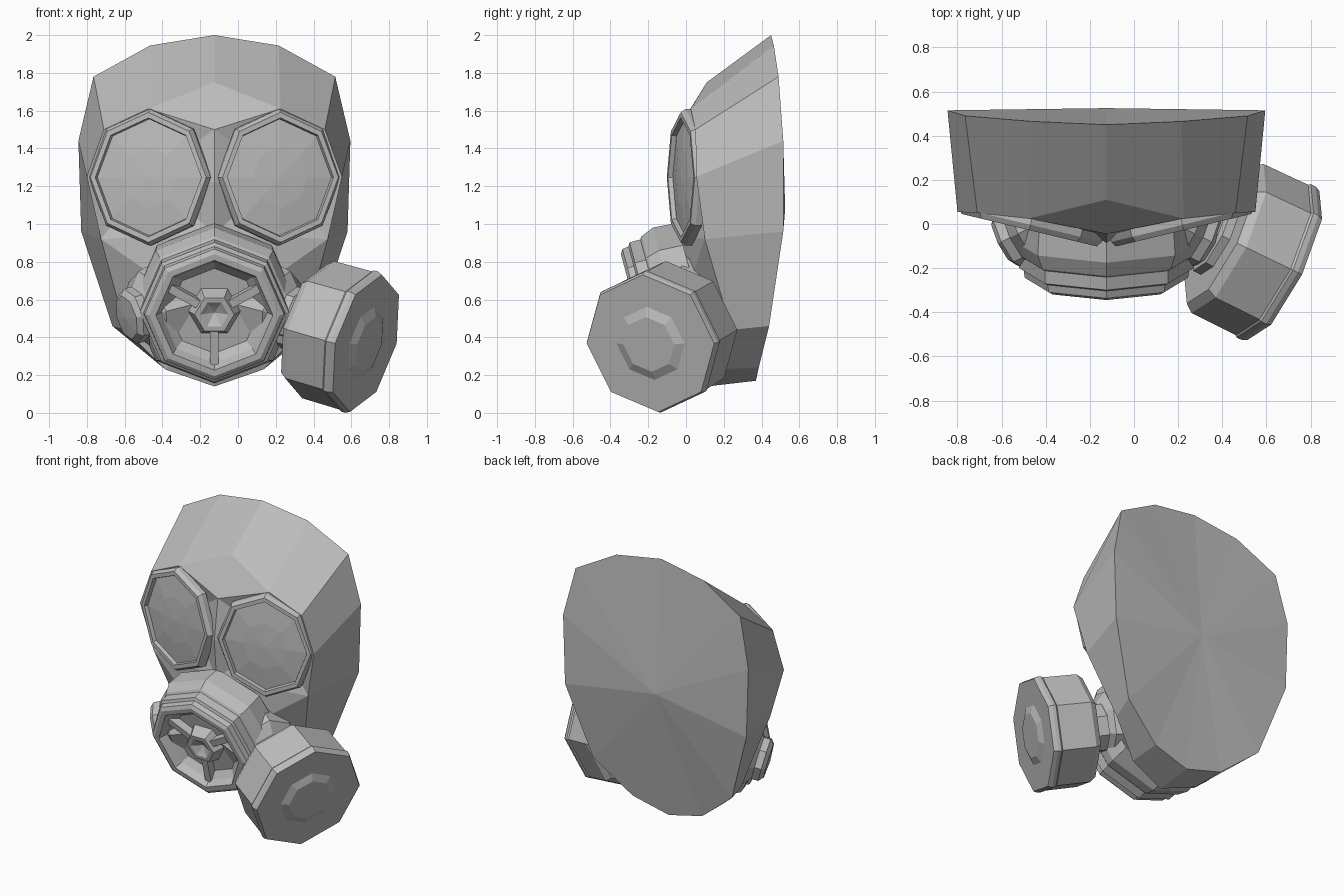
import bpy, bmesh, math
from mathutils import Vector

cube = bpy.data.objects.get("Cube")
if cube:
    bpy.data.objects.remove(cube, do_unlink=True)

grey = bpy.data.materials.new("plain_grey")
grey.use_nodes = True
COLOUR = (0.5, 0.5, 0.5, 1)
grey.diffuse_color = COLOUR
grey.node_tree.nodes["Principled BSDF"].inputs["Base Color"].default_value = COLOUR

MID = -0.125  # the mask's own centre line


def finish(name, bm):
    bmesh.ops.remove_doubles(bm, verts=bm.verts, dist=0.0005)
    bmesh.ops.recalc_face_normals(bm, faces=bm.faces)
    mesh = bpy.data.meshes.new(name)
    bm.to_mesh(mesh)
    bm.free()
    mesh.materials.append(grey)
    obj = bpy.data.objects.new(name, mesh)
    bpy.context.collection.objects.link(obj)
    return obj


def lathe(name, centre, axis, profile, sides=8, sx=1.0, sy=1.0):
    """Flat-sided turned part: profile of (radius, distance along axis)."""
    rot = Vector(axis).to_track_quat('Z', 'Y')
    bm = bmesh.new()
    rings = []
    for r, d in profile:
        ring = []
        for i in range(sides):
            a = math.tau * i / sides
            p = Vector((r * sx * math.cos(a), r * sy * math.sin(a), d))
            ring.append(bm.verts.new(Vector(centre) + rot @ p))
        rings.append(ring)
    for a, b in zip(rings, rings[1:]):
        for i in range(sides):
            j = (i + 1) % sides
            bm.faces.new((a[i], a[j], b[j], b[i]))
    # collapsed rings become fan centres
    bmesh.ops.dissolve_degenerate(bm, dist=0.0005, edges=bm.edges)
    return finish(name, bm)


# Face shell: half outlines from crown to chin, mirrored about the centre line
back = [(0, .45, 2), (.34, .465, 1.945), (.64, .49, 1.78), (.72, .515, 1.44),
        (.705, .515, .96), (.54, .44, .46), (.27, .385, .24), (0, .37, .17)]
front = [(0, .11, 1.75), (.35, .025, 1.61), (.585, .05, 1.5), (.675, .055, 1.25),
         (.6, .1, .92), (.47, .24, .44), (.26, .15, .23), (0, .11, .14)]
ridge = [(0, -.045, 1.5), (0, -.085, 1.22), (0, -.06, .95), (0, -.05, .5)]
socket = (.35, .12, 1.25)
cap = (0, .525, 1.08)

bm = bmesh.new()
for side in (1, -1):
    def face(*pts):
        bm.faces.new([bm.verts.new((MID + side * x, y, z)) for x, y, z in pts])
    for i in range(7):
        face(back[i], back[i + 1], front[i + 1], front[i])
        face(back[i], back[i + 1], cap)
    face(front[0], front[1], ridge[0])
    brow = front[1:5] + [ridge[2], ridge[1], ridge[0], front[1]]
    for a, b in zip(brow, brow[1:]):
        face(a, b, socket)
    face(ridge[2], ridge[3], front[4])
    for a, b in zip(front[4:], front[5:]):
        face(a, b, ridge[3])
finish("face_shell", bm)

# Goggles: octagonal frames with shallow faceted lenses
tilt = math.radians(13.5)
for side, tag in ((1, "left"), (-1, "right")):
    axis = (side * math.sin(tilt), -math.cos(tilt), 0)
    spot = (MID + side * .35, -.028, 1.247)
    lathe(tag + "_goggle_frame", spot, axis,
          [(1, -.06), (1, -.025), (.95, 0), (.87, 0), (.85, -.03)], sx=.332, sy=.362)
    lathe(tag + "_lens", spot, axis,
          [(.86, -.025), (.45, -.008), (0, 0)], sx=.332, sy=.362)

# Muzzle: stepped octagonal cup, leaning down, with a recessed vent
down = Vector((0, -.966, -.259))
nose = Vector((MID, -.258, .517))
lathe("muzzle", nose, down,
      [(.43, -.33), (.44, -.2), (.41, -.13), (.395, -.12), (.395, -.06),
       (.375, -.05), (.37, -.015), (.345, 0), (.31, 0), (.285, -.05),
       (.24, -.09), (0, -.09)], sy=.97)

# Vent hub and its three spokes
lathe("vent_hub", nose, down,
      [(.14, -.09), (.105, -.015), (.075, -.015), (.05, -.03), (0, -.055)], sides=6)
rot = down.to_track_quat('Z', 'Y')
for k in range(3):
    a = -math.pi / 2 + k * math.tau / 3
    out = Vector((math.cos(a), math.sin(a), 0))
    wide = Vector((-out.y, out.x, 0))
    bm = bmesh.new()
    bmesh.ops.create_cube(bm, size=1)
    for v in bm.verts:
        p = out * (.19 + v.co.x * .2) + wide * v.co.y * .045
        p.z = -.065 + v.co.z * .06
        v.co = nose + rot @ p
    finish("vent_spoke_%d" % (k + 1), bm)

# Side ports on both cheeks
for side, tag in ((1, "left"), (-1, "right")):
    axis = (side * .87, -.42, -.25)
    port = (MID + side * .465, -.075, .505)
    lathe(tag + "_port", port, axis,
          [(.27, -.36), (.22, -.13), (.15, -.07), (.15, -.025), (.12, 0), (0, .01)])

# Filter canister screwed to the left port
out = Vector((.87, -.42, -.25)).normalized()
lid = Vector((.677, -.188, .368))
lathe("filter_canister", lid, out,
      [(0, -.33), (.2, -.33), (.345, -.33), (.375, -.29), (.378, -.06),
       (.386, -.05), (.386, -.025), (.375, 0), (.2, 0), (.15, .022), (0, .022)])
lathe("filter_neck", lid, out, [(.16, -.46), (.16, -.38), (.2, -.37), (.2, -.32)])
